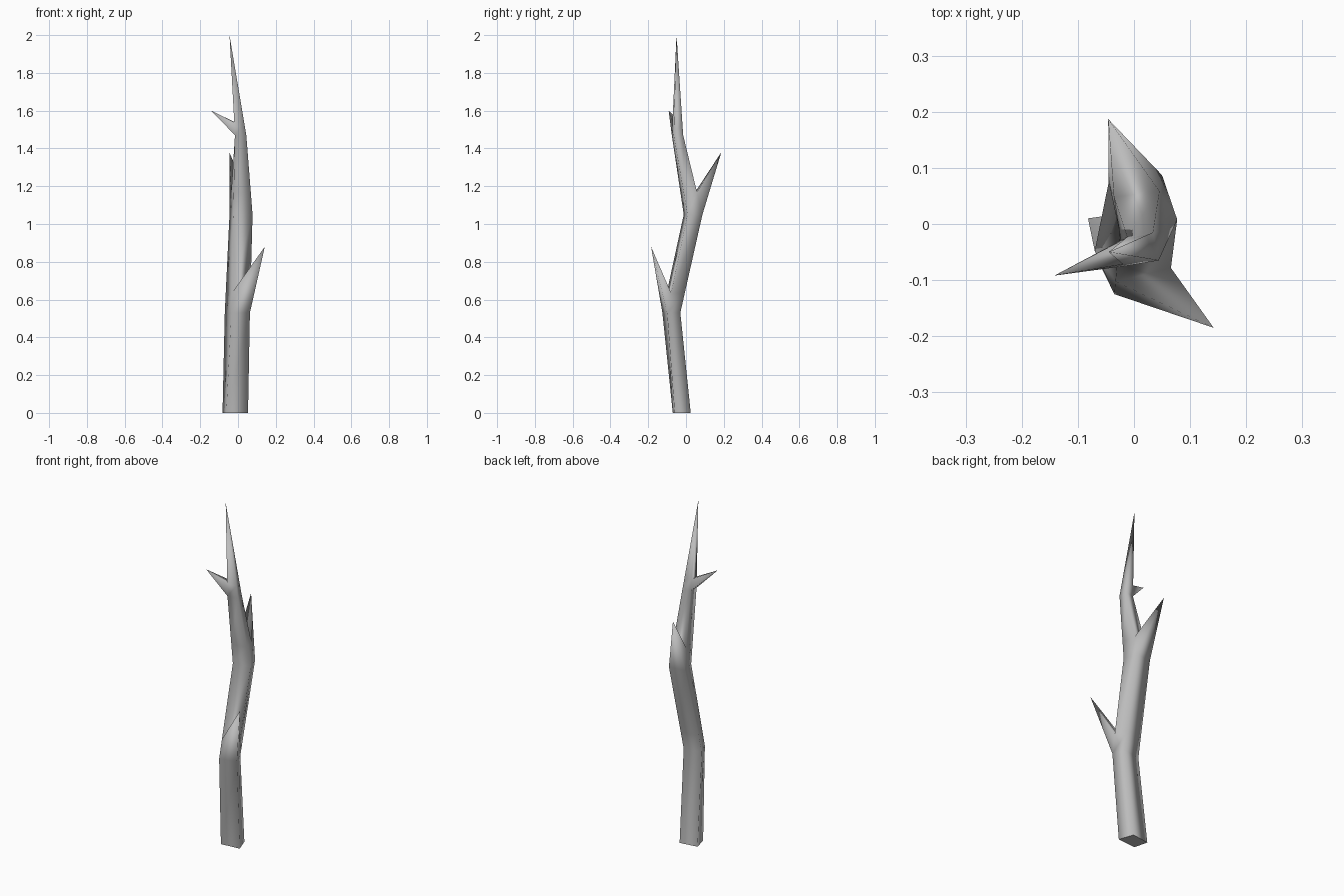
import bpy
import bmesh
from mathutils import Vector

cube = bpy.data.objects.get("Cube")
if cube:
    bpy.data.objects.remove(cube, do_unlink=True)

# Bark colour
bark = bpy.data.materials.new("grey_bark")
bark.use_nodes = True
colour = (0.5, 0.5, 0.5, 1)
bark.diffuse_color = colour
bark.node_tree.nodes["Principled BSDF"].inputs["Base Color"].default_value = colour

# Four-cornered trunk sections: front left, front right, back right, back left
TIP = Vector((-0.045, -0.05, 2.0))
sections = [
    (0.0, [(-0.062, -0.07), (0.053, -0.06), (0.024, 0.025), (-0.082, 0.01)]),
    (0.53, [(-0.035, -0.125), (0.063, -0.1), (0.036, -0.03), (-0.07, -0.048)]),
    (1.05, [(-0.025, -0.012), (0.077, 0.008), (0.05, 0.087), (-0.045, 0.075)]),
    (1.47, [(-0.016, -0.075), (0.044, -0.065), (0.034, -0.015), (-0.012, -0.023)]),
]
rings = [[Vector((x, y, z)) for x, y in pts] for z, pts in sections]


def between(low, high, t):
    return [a.lerp(b, t) for a, b in zip(low, high)]


# Extra loops bound the twig roots just above each bend
loops = [
    rings[0],
    rings[1], between(rings[1], rings[2], 0.2),
    rings[2], between(rings[2], rings[3], 0.28),
    rings[3], between(rings[3], [TIP] * 4, 0.13),
]
# Twigs: (loop below the root, side of the trunk) -> twig point
twigs = {
    (1, 0): (0.142, -0.185, 0.88),
    (3, 2): (-0.046, 0.187, 1.38),
    (5, 3): (-0.142, -0.092, 1.6),
}

bm = bmesh.new()
verts = [[bm.verts.new(p) for p in loop] for loop in loops]


def spike(edge_loop, point):
    """Close a loop of vertices to a sharp point."""
    apex = bm.verts.new(point)
    for a, b in zip(edge_loop, edge_loop[1:] + edge_loop[:1]):
        bm.faces.new((a, b, apex))


# Trunk walls, with twigs growing out of the chosen faces
for i in range(len(verts) - 1):
    for side in range(4):
        nxt = (side + 1) % 4
        quad = [verts[i][side], verts[i][nxt], verts[i + 1][nxt], verts[i + 1][side]]
        if (i, side) in twigs:
            spike(quad, twigs[(i, side)])
        else:
            bm.faces.new(quad)

# Trunk point and flat cut end
spike(verts[-1], TIP)
cut_end = bm.faces.new(verts[0][::-1])
bmesh.ops.recalc_face_normals(bm, faces=bm.faces[:])
for face in bm.faces:
    face.smooth = face is not cut_end
for edge in cut_end.edges:
    edge.smooth = False

mesh = bpy.data.meshes.new("bare_branch")
bm.to_mesh(mesh)
bm.free()
mesh.materials.append(bark)
branch = bpy.data.objects.new("bare_branch", mesh)
bpy.context.collection.objects.link(branch)
